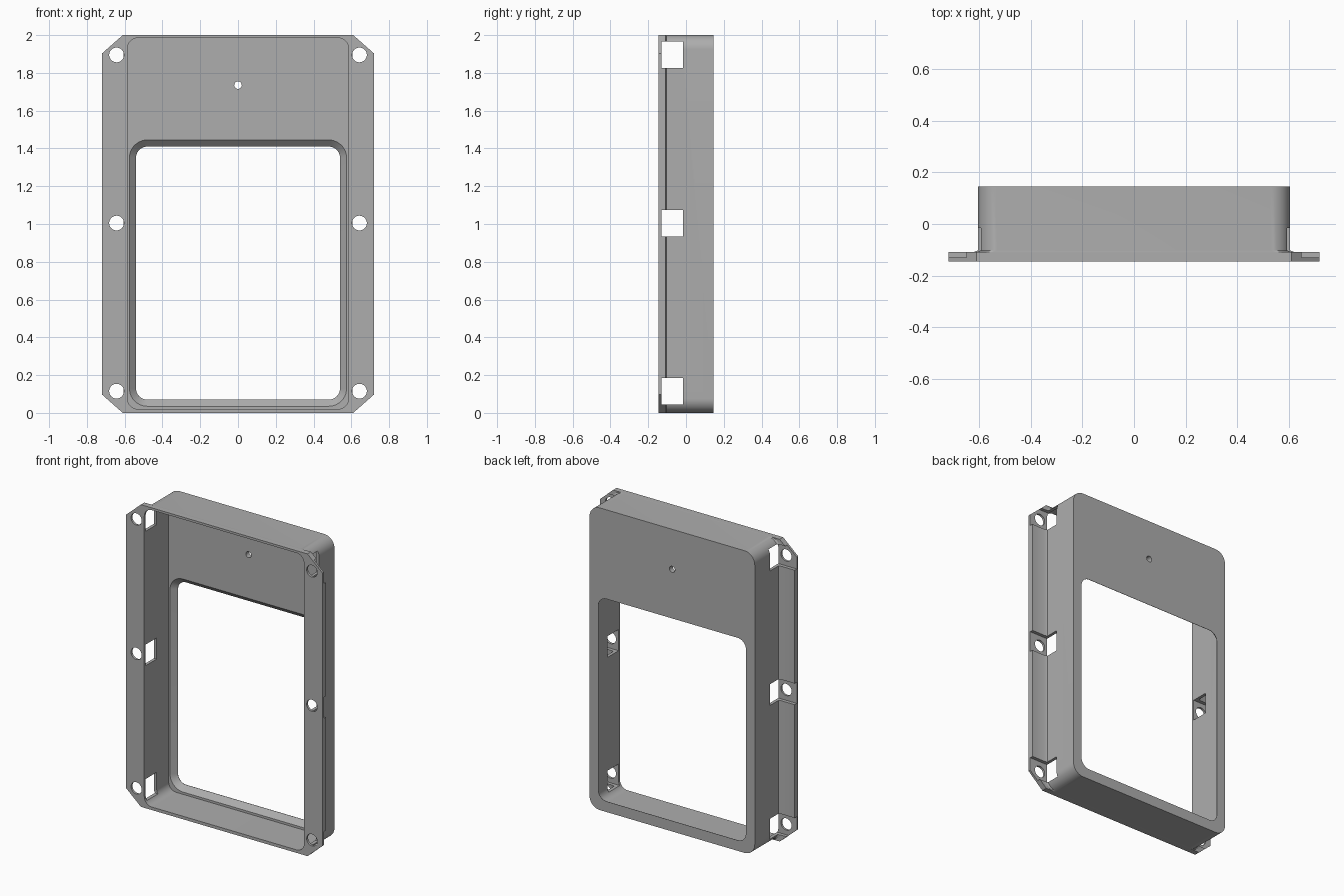
import bpy, bmesh
from math import sin, cos, pi

cube = bpy.data.objects.get("Cube")
if cube:
    bpy.data.objects.remove(cube, do_unlink=True)

grey = bpy.data.materials.new("mid_grey")
grey.use_nodes = True
colour = (0.42, 0.42, 0.42, 1)
grey.diffuse_color = colour
grey.node_tree.nodes["Principled BSDF"].inputs["Base Color"].default_value = colour

BACK, FRONT, FLANGE, PANEL = 0.145, -0.145, -0.108, 0.11


def rounded(half_x, z0, z1, r, steps=10):
    """Rounded rectangle outline in x and z."""
    corners = [(half_x - r, z1 - r), (r - half_x, z1 - r),
               (r - half_x, z0 + r), (half_x - r, z0 + r)]
    return [(cx + r * cos(a), cz + r * sin(a))
            for q, (cx, cz) in enumerate(corners)
            for a in [(q + i / steps) * pi / 2 for i in range(steps + 1)]]


def circle(x, z, r, n=40):
    return [(x + r * cos(2 * pi * i / n), z + r * sin(2 * pi * i / n)) for i in range(n)]


def loft(name, *sections):
    """Closed solid through outlines placed at successive y."""
    bm = bmesh.new()
    rings = [[bm.verts.new((x, y, z)) for x, z in outline] for y, outline in sections]
    n = len(rings[0])
    for a, b in zip(rings, rings[1:]):
        for i in range(n):
            bm.faces.new((a[i], a[(i + 1) % n], b[(i + 1) % n], b[i]))
    bm.faces.new(rings[0])
    bm.faces.new(rings[-1])
    bmesh.ops.recalc_face_normals(bm, faces=bm.faces)
    mesh = bpy.data.meshes.new(name)
    bm.to_mesh(mesh)
    bm.free()
    mesh.materials.append(grey)
    ob = bpy.data.objects.new(name, mesh)
    bpy.context.collection.objects.link(ob)
    return ob


def combine(target, tool, operation):
    """Apply a boolean and remove the tool."""
    mod = target.modifiers.new(operation, 'BOOLEAN')
    mod.operation, mod.object, mod.solver = operation, tool, 'EXACT'
    bpy.context.view_layer.objects.active = target
    bpy.ops.object.modifier_apply(modifier=mod.name)
    bpy.data.objects.remove(tool, do_unlink=True)


# Deep rounded body, flaring slightly where it meets the flange
body_outline = rounded(0.605, 0, 2, 0.075)
flare_outline = rounded(0.628, 0, 2, 0.075)
casing = loft("casing", (FRONT + 0.01, flare_outline), (FLANGE - 0.003, flare_outline),
              (FLANGE + 0.006, body_outline), (BACK, body_outline))

# Mounting flange with clipped corners
half = [(0.61, 0), (0.72, 0.097), (0.72, 1.903), (0.61, 2)]
octagon = half + [(-x, z) for x, z in reversed(half)]
combine(casing, loft("flange", (FRONT, octagon), (FLANGE, octagon)), 'UNION')

# Hollow interior, open at the front
cavity = rounded(0.585, 0.02, 1.985, 0.055)
combine(casing, loft("cavity", (FRONT - 0.1, cavity), (PANEL, cavity)), 'DIFFERENCE')

# Window with a bevelled inner rim
rim, opening = rounded(0.575, 0.035, 1.445, 0.095), rounded(0.54, 0.07, 1.41, 0.06)
combine(casing, loft("window", (PANEL - 0.02, rim), (PANEL, rim),
                     (BACK - 0.002, opening), (BACK + 0.1, opening)), 'DIFFERENCE')

# Pilot hole in the back panel
pilot = circle(0, 1.735, 0.02)
combine(casing, loft("pilot_hole", (0, pilot), (BACK + 0.1, pilot)), 'DIFFERENCE')

# Screw pockets through the side walls, and screw holes in the flange
for z in (0.115, 1.005, 1.895):
    slot = [(-1, z - 0.07), (1, z - 0.07), (1, z + 0.07), (-1, z + 0.07)]
    combine(casing, loft("pocket", (-0.13, slot), (-0.015, slot)), 'DIFFERENCE')
    for side in (-1, 1):
        hole = circle(side * 0.643, z, 0.039)
        combine(casing, loft("screw_hole", (FRONT - 0.1, hole), (-0.05, hole)), 'DIFFERENCE')

# Smooth the rounded corners, keep hard edges
bpy.ops.object.select_all(action='DESELECT')
casing.select_set(True)
bpy.context.view_layer.objects.active = casing
bpy.ops.object.shade_smooth_by_angle(angle=pi / 7)
